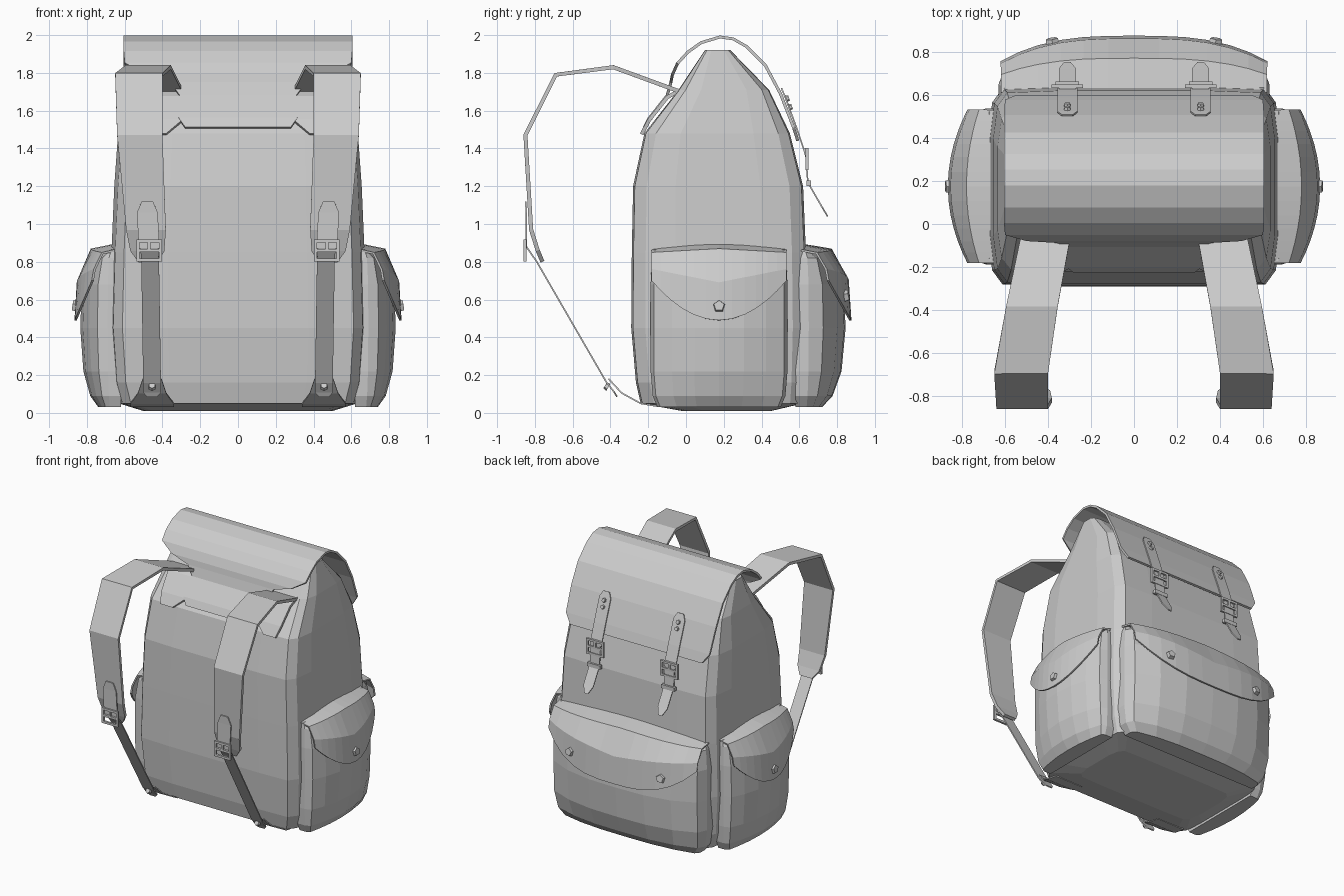
import bpy, bmesh
from mathutils import Vector, Matrix


def finish(name, bm, mirror=False, thick=0.0):
    bmesh.ops.recalc_face_normals(bm, faces=bm.faces)
    me = bpy.data.meshes.new(name)
    bm.to_mesh(me)
    bm.free()
    ob = bpy.data.objects.new(name, me)
    bpy.context.collection.objects.link(ob)
    if thick:
        m = ob.modifiers.new("thickness", 'SOLIDIFY')
        m.thickness, m.offset = thick, 0
    if mirror:
        m = ob.modifiers.new("mirror", 'MIRROR')
        m.use_mirror_merge = False
    return ob


def skin(rows, closed):
    """Quads between rows of points; closed rows also get end caps."""
    bm = bmesh.new()
    vs = [[bm.verts.new(p) for p in r] for r in rows]
    n = len(rows[0])
    for a, b in zip(vs, vs[1:]):
        for i in range(n if closed else n - 1):
            j = (i + 1) % n
            bm.faces.new((a[i], a[j], b[j], b[i]))
    if closed:
        bm.faces.new(vs[0])
        bm.faces.new(vs[-1])
    return bm


def ribbon(name, pts, thick=0.008, mirror=True):
    """Band through (centre x, half width, y, z) stations."""
    rows = [[(c - h, y, z), (c + h, y, z)] for c, h, y, z in pts]
    return finish(name, skin(rows, False), mirror, thick)


def boxes(name, parts):
    bm = bmesh.new()
    for loc, size in parts:
        bmesh.ops.create_cube(bm, size=1, matrix=Matrix.Translation(loc) @ Matrix.Diagonal((*size, 1)))
    return finish(name, bm, True)


def buckle(name, x, y, z, w, h):
    b, t = 0.016, 0.016
    boxes(name, [((x - w / 2, y, z), (b, t, h)), ((x + w / 2, y, z), (b, t, h)),
                 ((x, y, z - h / 2), (w + b, t, b)), ((x, y, z + h / 2), (w + b, t, b)),
                 ((x, y, z), (w, t, b)), ((x, y, z + h / 4), (b, t, h / 2))])


def stud(name, loc, axis, sides=5, r=0.036, depth=0.03):
    bm = bmesh.new()
    rot = Vector(axis).to_track_quat('Z', 'Y').to_matrix().to_4x4()
    bmesh.ops.create_cone(bm, cap_ends=True, segments=sides, radius1=r, radius2=r * 0.8,
                          depth=depth, matrix=Matrix.Translation(loc) @ rot)
    finish(name, bm, True)


# Main bag: (z, half width, front y, back y)
levels = [(0.01, 0.50, -0.02, 0.45), (0.05, 0.63, -0.24, 0.62), (0.16, 0.66, -0.265, 0.63),
          (0.45, 0.68, -0.29, 0.64), (0.85, 0.67, -0.287, 0.635), (1.2, 0.655, -0.28, 0.62),
          (1.48, 0.635, -0.22, 0.55), (1.71, 0.60, -0.04, 0.44), (1.92, 0.56, 0.10, 0.235)]
rings = []
for z, a, y0, y1 in levels:
    w = y1 - y0
    half = [(0.55 * a, y0), (0.90 * a, y0 + 0.01 * w), (0.97 * a, y0 + 0.08 * w), (a, y0 + 0.25 * w),
            (a, y1 - 0.25 * w), (0.97 * a, y1 - 0.08 * w), (0.90 * a, y1 - 0.01 * w), (0.55 * a, y1)]
    rings.append([(x, y, z) for x, y in half] + [(-x, y, z) for x, y in reversed(half)])
finish("main_bag", skin(rings, True))

# Rolled-over lid with its narrow rear panel
ribbon("lid", [(0, h, y, z) for h, y, z in [
    (0.28, -0.22, 1.51), (0.315, -0.195, 1.56), (0.31, -0.10, 1.68), (0.36, -0.08, 1.75),
    (0.50, -0.072, 1.79), (0.60, -0.045, 1.85), (0.605, 0.01, 1.91), (0.605, 0.08, 1.96),
    (0.605, 0.18, 1.99), (0.605, 0.25, 1.98), (0.605, 0.32, 1.94), (0.605, 0.42, 1.84),
    (0.605, 0.50, 1.69), (0.60, 0.57, 1.51), (0.55, 0.592, 1.44)]], 0.016, False)


# Pockets with scalloped flaps
def pocket(name, W, D, power, to, mirror):
    T = [-1, -0.72, -0.38, 0, 0.38, 0.72, 1]

    def bulge(t):
        return 1 - 0.55 * abs(t) ** power
    rings = []
    for z, s, d in [(0.03, 0.9, 0.42), (0.09, 0.97, 0.68), (0.22, 1, 0.9), (0.45, 1, 1),
                    (0.68, 1, 0.95), (0.82, 0.98, 0.65), (0.865, 0.96, 0.05)]:
        ring = [to(-1.05 * W * s, -0.05, z), to(-1.05 * W * s, 0.02 * d, z)]
        ring += [to(t * W * s, D * d * bulge(t), z) for t in T]
        ring += [to(1.05 * W * s, 0.02 * d, z), to(1.05 * W * s, -0.05, z)]
        rings.append(ring)
    finish(name, skin(rings, True), mirror)
    T = [-1, -0.86, -0.72, -0.55, -0.38, -0.19, 0, 0.19, 0.38, 0.55, 0.72, 0.86, 1]
    prof = [lambda t, f: (-0.02, 0.89 - 0.03 * t * t), lambda t, f: (0.64 * D * f, 0.865 - 0.02 * t),
            lambda t, f: (0.98 * D * f + 0.016, 0.69 + 0.07 * t),
            lambda t, f: (D * f + 0.025, 0.49 + 0.21 * t ** power)]
    rows = []
    for p in prof:
        row = []
        for t in T:
            d, z = p(abs(t), bulge(t))
            row.append(to(t * W * 1.03, d, z))
        rows.append(row)
    finish(name + "_flap", skin(rows, False), mirror, 0.012)


pocket("side_pocket", 0.345, 0.165, 2, lambda u, d, z: (0.67 + d, 0.175 + u, z), True)
pocket("back_pocket", 0.60, 0.215, 3, lambda u, d, z: (u, 0.63 + d, z), False)
stud("side_pocket_stud", (0.862, 0.175, 0.565), (1, 0, 0.15))
stud("back_pocket_stud", (0.38, 0.848, 0.62), (0.15, 1, 0.2))

# Shoulder straps and their sewn patches
ribbon("shoulder_strap", [
    (0.405, 0.115, -0.03, 1.70), (0.475, 0.12, -0.385, 1.83), (0.525, 0.125, -0.69, 1.79),
    (0.52, 0.12, -0.85, 1.47), (0.487, 0.105, -0.82, 0.97), (0.48, 0.09, -0.785, 0.86),
    (0.475, 0.05, -0.76, 0.80)], 0.022)
ribbon("strap_patch", [(0.43, 0.05, -0.235, 1.475), (0.395, 0.105, -0.195, 1.55),
                       (0.39, 0.12, -0.10, 1.67), (0.405, 0.115, -0.03, 1.71)], 0.02)

# Adjusting webbing, buckle and bottom anchor
ribbon("strap_overlay", [(0.48, 0.03, -0.848, 1.12), (0.48, 0.055, -0.846, 1.06), (0.47, 0.055, -0.845, 0.87)])
ribbon("webbing", [(0.47, 0.047, -0.845, 0.88), (0.465, 0.047, -0.79, 0.80),
                   (0.455, 0.047, -0.42, 0.16), (0.455, 0.047, -0.38, 0.11), (0.455, 0.025, -0.365, 0.085)])
buckle("webbing_buckle", 0.47, -0.853, 0.86, 0.12, 0.10)
ribbon("bottom_anchor", [(0.455, 0.05, -0.41, 0.18), (0.455, 0.075, -0.34, 0.105),
                         (0.455, 0.115, -0.24, 0.05), (0.455, 0.115, -0.15, 0.035)])
stud("anchor_rivet", (0.455, -0.42, 0.14), (0, -1, 0.6), 6, 0.022, 0.02)

# Lid closing straps with buckles and keepers
ribbon("lid_strap", [(0.31, 0.025, 0.505, 1.72), (0.31, 0.047, 0.522, 1.68),
                     (0.31, 0.047, 0.585, 1.51), (0.31, 0.047, 0.612, 1.43), (0.31, 0.047, 0.635, 1.36)])
ribbon("strap_tail", [(0.31, 0.04, 0.632, 1.40), (0.31, 0.04, 0.645, 1.22),
                      (0.31, 0.04, 0.72, 1.09), (0.31, 0.015, 0.75, 1.04)])
buckle("lid_buckle", 0.31, 0.64, 1.345, 0.13, 0.10)
boxes("strap_keeper", [((0.31, 0.65, 1.215), (0.11, 0.025, 0.028))])
for i, (y, z) in enumerate([(0.537, 1.665), (0.553, 1.62)]):
    stud("lid_rivet_%d" % i, (0.31, y, z), (0, 1, 0.35), 6, 0.018, 0.018)
